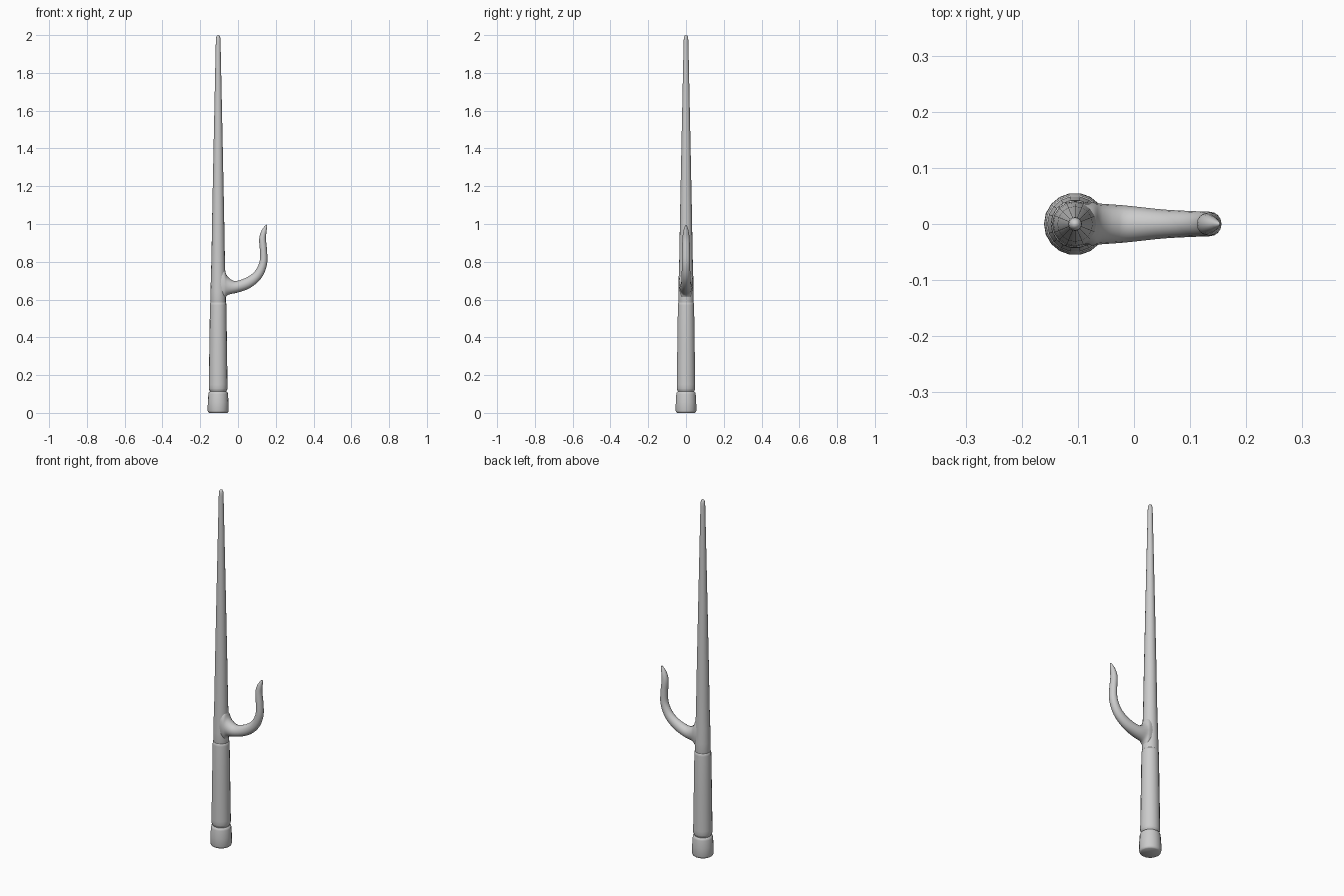
import bpy, bmesh, math
from mathutils import Vector

if "Cube" in bpy.data.objects:
    bpy.data.objects.remove(bpy.data.objects["Cube"])

CX = -0.105  # shaft axis


def build(name, rings, angle):
    """Skin a list of equal-sized rings and cap both ends."""
    bm = bmesh.new()
    rows = [[bm.verts.new(p) for p in ring] for ring in rings]
    n = len(rows[0])
    for a, b in zip(rows, rows[1:]):
        for i in range(n):
            j = (i + 1) % n
            bm.faces.new((a[i], a[j], b[j], b[i]))
    bm.faces.new(rows[0][::-1])
    bm.faces.new(rows[-1])
    bmesh.ops.recalc_face_normals(bm, faces=bm.faces)
    me = bpy.data.meshes.new(name)
    bm.to_mesh(me)
    bm.free()
    ob = bpy.data.objects.new(name, me)
    bpy.context.collection.objects.link(ob)
    bpy.ops.object.select_all(action='DESELECT')
    ob.select_set(True)
    bpy.context.view_layer.objects.active = ob
    bpy.ops.object.shade_smooth_by_angle(angle=math.radians(angle))
    return ob


def lathe(name, profile, sides, angle=40):
    rings = [[(CX + r * math.cos(2 * math.pi * i / sides),
               r * math.sin(2 * math.pi * i / sides), z)
              for i in range(sides)] for r, z in profile]
    return build(name, rings, angle)


def catmull(keys, steps):
    """Smoothly interpolate tuples of any length."""
    k = [Vector(q) for q in keys]
    k = [2 * k[0] - k[1]] + k + [2 * k[-1] - k[-2]]
    out = []
    for a, b, c, d in zip(k, k[1:], k[2:], k[3:]):
        for s in range(steps):
            t = s / steps
            out.append(0.5 * (2 * b + (c - a) * t + (2 * a - 5 * b + 4 * c - d) * t * t
                              + (3 * b - a - 3 * c + d) * t ** 3))
    return out + [k[-2]]


# Pommel cap
lathe("pommel", [(0.048, 0), (0.053, 0.004), (0.0555, 0.012), (0.055, 0.055),
                 (0.052, 0.1), (0.05, 0.108), (0.044, 0.113)], 18)

# Grip with the groove above the pommel
lathe("grip", [(0.043, 0.105), (0.043, 0.115), (0.047, 0.12), (0.0495, 0.128),
               (0.0495, 0.15), (0.0465, 0.36), (0.0435, 0.57), (0.0425, 0.582),
               (0.039, 0.586)], 18)

# Tapered round rod
lathe("rod", [(0.0385, 0.575), (0.041, 0.59), (0.0405, 0.64), (0.0385, 0.72),
              (0.0355, 0.82), (0.0315, 1.05), (0.024, 1.42), (0.0175, 1.73),
              (0.0125, 1.965), (0.0115, 1.985), (0.008, 1.996), (0.003, 2.0)], 16)

# Side hook: x, z, in-plane radius, y radius; flared where it meets the rod
keys = [(-0.100, 0.685, 0.100, 0.036), (-0.073, 0.680, 0.082, 0.038),
        (-0.056, 0.673, 0.050, 0.036), (-0.016, 0.666, 0.032, 0.033),
        (0.050, 0.687, 0.029, 0.026), (0.104, 0.729, 0.025, 0.023),
        (0.133, 0.790, 0.021, 0.022), (0.135, 0.855, 0.019, 0.021),
        (0.130, 0.920, 0.018, 0.019), (0.138, 0.962, 0.0135, 0.014),
        (0.150, 0.991, 0.005, 0.005)]
path = catmull([(x, z) for x, z, _, _ in keys], 4)
size = catmull([(a, b) for _, _, a, b in keys], 4)
rings = []
for i, (p, s) in enumerate(zip(path, size)):
    t = (path[min(i + 1, len(path) - 1)] - path[max(i - 1, 0)]).normalized()
    if p.x < -0.03:  # keep the flare upright against the rod
        t = Vector((1, 0))
    nrm = Vector((-t.y, t.x))
    ring = []
    for k in range(16):
        a = 2 * math.pi * k / 16
        q = p + nrm * s.x * math.cos(a)
        ring.append((q.x, s.y * math.sin(a), q.y))
    rings.append(ring)
rings.append([(0.153, 0.001 * math.sin(k * math.pi / 8),
               0.996 + 0.001 * math.cos(k * math.pi / 8)) for k in range(16)])
build("side_hook", rings, 60)
